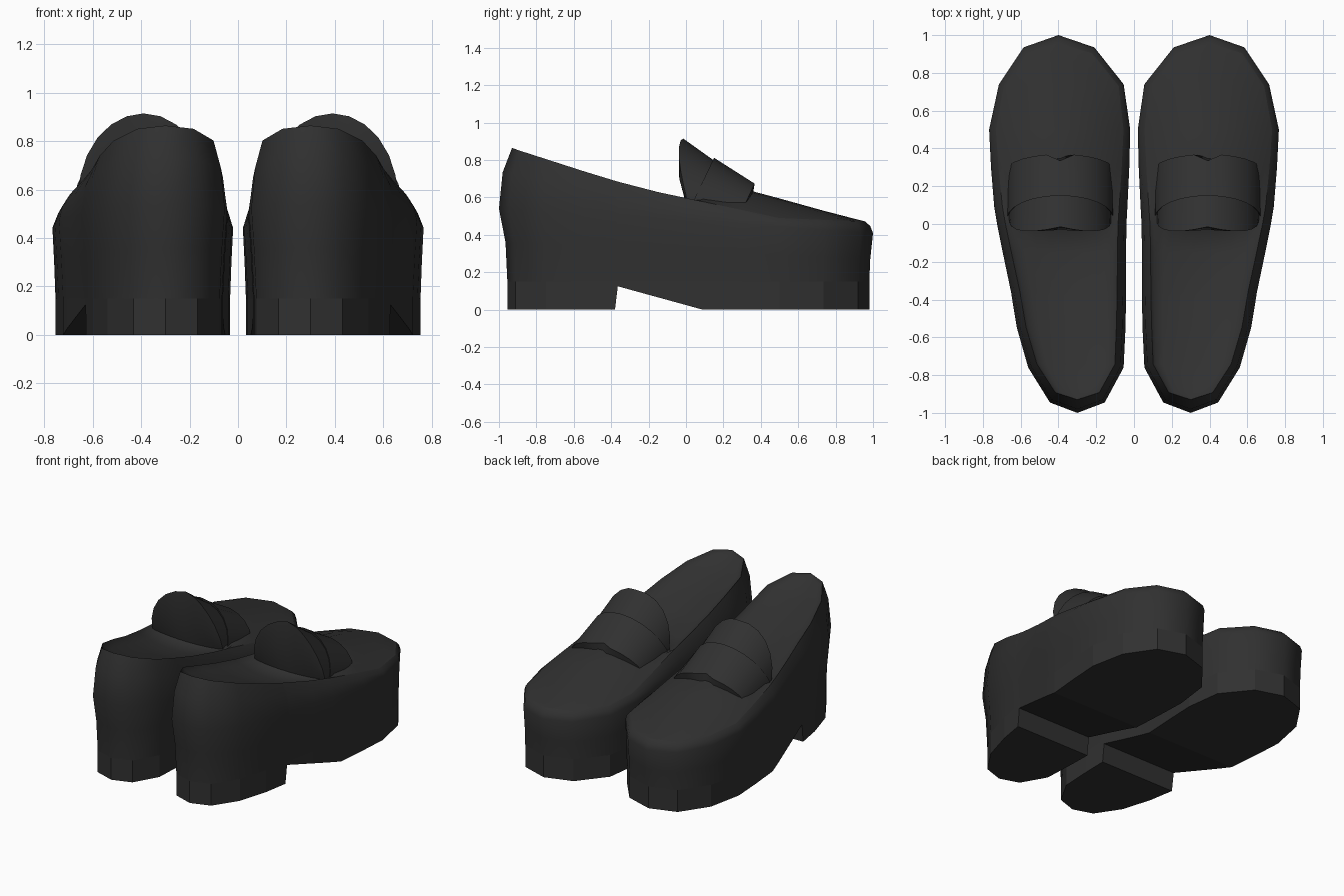
import bpy, bmesh, math

cube = bpy.data.objects.get("Cube")
if cube:
    bpy.data.objects.remove(cube)

leather = bpy.data.materials.new("black_leather")
leather.use_nodes = True
COLOR = (0.03, 0.03, 0.03, 1)
leather.diffuse_color = COLOR
leather.node_tree.nodes["Principled BSDF"].inputs["Base Color"].default_value = COLOR


def lerp(a, b, t):
    return a + (b - a) * t


def curve(points, y):
    """Piecewise linear lookup."""
    if y <= points[0][0]:
        return points[0][1]
    for (a, u), (b, v) in zip(points, points[1:]):
        if y <= b:
            return lerp(u, v, (y - a) / (b - a))
    return points[-1][1]


def finish(bm, name):
    """Weld, mirror into a pair and add to the scene."""
    bmesh.ops.remove_doubles(bm, verts=bm.verts, dist=0.0005)
    bmesh.ops.recalc_face_normals(bm, faces=bm.faces)
    mesh = bpy.data.meshes.new(name)
    bm.to_mesh(mesh)
    bm.free()
    mesh.materials.append(leather)
    obj = bpy.data.objects.new(name, mesh)
    bpy.context.collection.objects.link(obj)
    obj.modifiers.new("pair", "MIRROR").use_clip = False
    return obj


# Outline at the widest level: y, inner x, outer x
STATIONS = [(-1, .30, .30), (-.945, .155, .445), (-.76, .055, .56), (-.55, .045, .62),
            (-.38, .042, .648), (-.365, .042, .65), (-.15, .042, .695), (0, .04, .725),
            (.09, .035, .74), (.3, .025, .757), (.5, .02, .767), (.74, .055, .715),
            (.935, .21, .585), (1, .40, .40)]
RIM = [(-1, .865), (-.8, .815), (-.25, .65), (.15, .565), (.5, .49), (.95, .472)]
DOME = [(-1, -.01), (-.76, -.035), (-.15, -.05), (0, -.02), (.09, .08), (.3, .115),
        (.5, .105), (.74, .05), (1, 0)]
ARCH = [(-.38, 0), (-.365, .125), (.09, 0)]

# Per level: heel and toe shrink in x, heel and toe shrink in y
LEVELS = [(.91, .985, .955, .98), (.91, .985, .955, .98), (.95, .99, .965, .985),
          (1, 1, 1, 1), (.93, .98, .98, .985), (.8, .94, .93, .957)]


def level_point(k, station, outer):
    y, xi, xo = station
    hx, tx, hy, ty = LEVELS[k]
    t = (y + 1) / 2
    c, w = (xi + xo) / 2, (xo - xi) / 2
    x = c + (w if outer else -w) * lerp(hx, tx, t)
    yy = y * (1 - (1 - (hy if y < 0 else ty)) * y ** 4)
    wide, rim = lerp(.54, .41, t), curve(RIM, y)
    z = (curve(ARCH, y), .15, lerp(.36, .27, t), wide, lerp(wide, rim, .6), rim)[k]
    return x, yy, z


# Shoe body: one closed cross-section per station, lofted heel to toe
ACROSS = [-.93, -.75, -.5, -.25, 0, .25, .5, .75, .93]
bm = bmesh.new()
sections = []
top = len(LEVELS) - 1
for st in STATIONS:
    left = [level_point(k, st, False) for k in range(top + 1)]
    right = [level_point(k, st, True) for k in range(top, -1, -1)]
    a, b = left[-1], right[0]
    dome = curve(DOME, st[0])
    lip = .015 if -.99 < st[0] < .05 else 0
    cap = [(lerp(a[0], b[0], (u + 1) / 2), a[1], a[2] - lip + dome * (1 - u * u)) for u in ACROSS]
    sections.append([bm.verts.new(p) for p in left + cap + right])
count = len(sections[0])
rim_ids = (top, top + len(ACROSS) + 1)
for s, n in zip(sections, sections[1:]):
    for i in range(count):
        j = (i + 1) % count
        f = bm.faces.new((s[i], s[j], n[j], n[i]))
        f.smooth = i not in (0, count - 2, count - 1)
    for i in rim_ids:
        bm.edges.get((s[i], n[i])).smooth = False
finish(bm, "shoe_body")


def arched_band(name, rows, center, sharp_rows, notch_row=None, steps=12):
    """Loft arches, each row: half width, base y, base z, crown y, crown z, bulge."""
    bm = bmesh.new()
    grid = []
    for r, (w, yb, zb, yt, zt, bulge) in enumerate(rows):
        line = []
        for i in range(steps + 1):
            a = math.pi * i / steps
            s = math.sin(a)
            y = lerp(yb, yt, s) - bulge * math.sin(2 * a) * (1 if a < math.pi / 2 else -1)
            if r == notch_row and i == steps // 2:
                y -= .035
            line.append(bm.verts.new((center - w * math.cos(a), y, lerp(zb, zt, s))))
        grid.append(line)
    for a, b in zip(grid, grid[1:]):
        for i in range(steps):
            bm.faces.new((a[i], a[i + 1], b[i + 1], b[i])).smooth = True
    for r in sharp_rows:
        for p, q in zip(grid[r], grid[r][1:]):
            bm.edges.get((p, q)).smooth = False
    return finish(bm, name)


# Tongue: back face rising from the insole, then sloping down to the strap
arched_band("tongue", [(.26, .01, .57, .0, .56, 0),
                       (.265, .01, .57, -.03, .74, .015),
                       (.27, .01, .57, -.015, .915, .03),
                       (.275, .04, .56, .16, .79, 0)], .39, [2])

# Strap: tilted band over the instep with a small notch in its front edge
arched_band("strap", [(.26, .04, .52, .16, .76, 0),
                      (.285, .025, .55, .15, .812, 0),
                      (.285, .285, .50, .37, .68, 0),
                      (.26, .28, .48, .355, .60, 0)], .39, [1, 2], notch_row=2)
